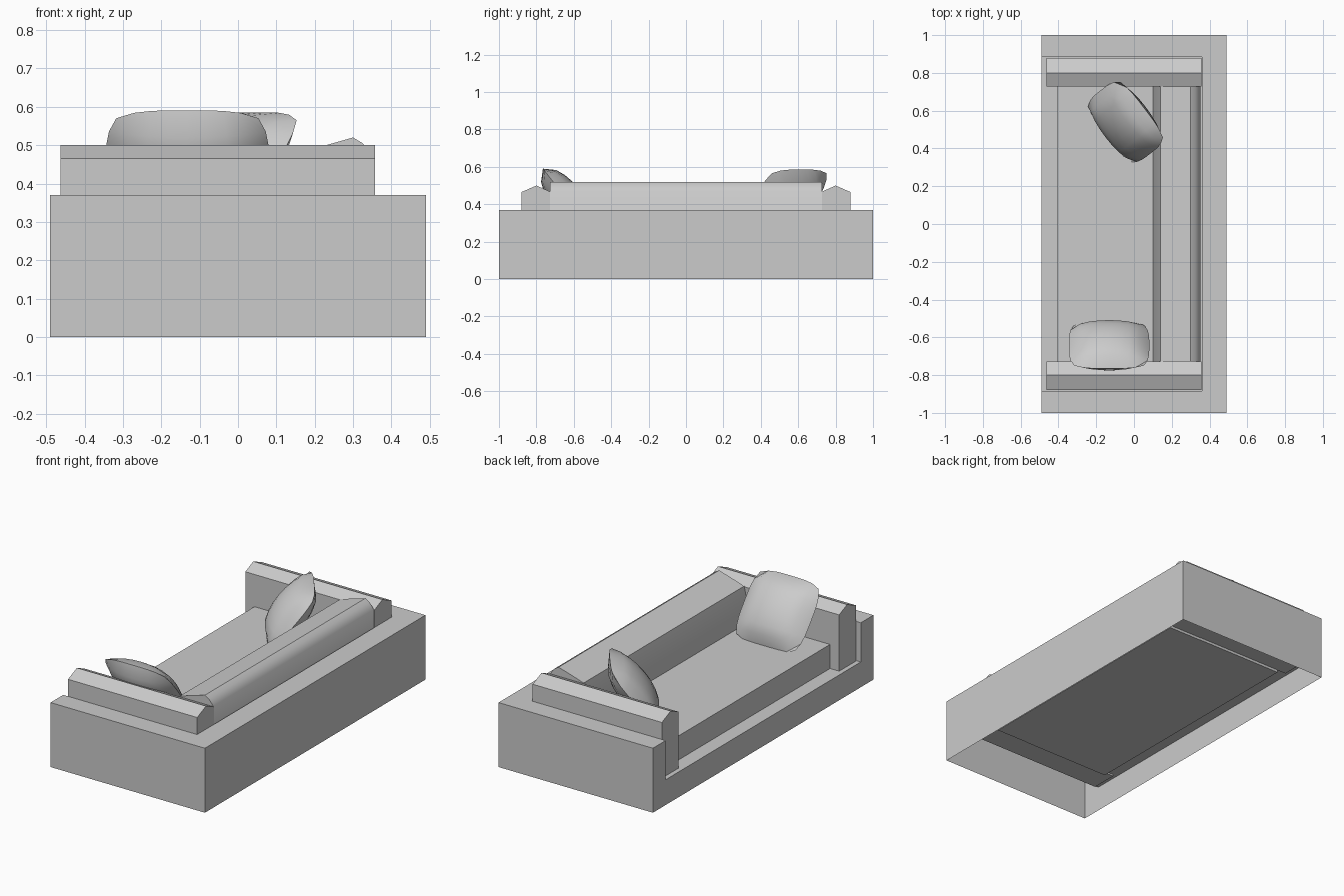
import bpy
import bmesh
from math import radians
from mathutils import Matrix

cube = bpy.data.objects.get("Cube")
if cube:
    bpy.data.objects.remove(cube, do_unlink=True)

grey = bpy.data.materials.new("plain grey")
grey.use_nodes = True
colour = (0.6, 0.6, 0.6, 1)
grey.diffuse_color = colour
grey.node_tree.nodes["Principled BSDF"].inputs["Base Color"].default_value = colour


def finish(name, bm, smooth=False):
    bmesh.ops.recalc_face_normals(bm, faces=bm.faces)
    mesh = bpy.data.meshes.new(name)
    bm.to_mesh(mesh)
    bm.free()
    mesh.materials.append(grey)
    obj = bpy.data.objects.new(name, mesh)
    bpy.context.collection.objects.link(obj)
    if smooth:
        bpy.ops.object.select_all(action='DESELECT')
        obj.select_set(True)
        bpy.context.view_layer.objects.active = obj
        bpy.ops.object.shade_smooth_by_angle(angle=radians(40))
    return obj


def prism(name, profile, axis, start, end, smooth=False):
    """Extrude a closed (horizontal, z) profile along x or y."""
    bm = bmesh.new()
    place = (lambda h, z, d: (d, h, z)) if axis == 'x' else (lambda h, z, d: (h, d, z))
    face = bm.faces.new([bm.verts.new(place(h, z, start)) for h, z in profile])
    ext = bmesh.ops.extrude_face_region(bm, geom=[face], use_keep_orig=True)
    step = (end - start, 0, 0) if axis == 'x' else (0, end - start, 0)
    verts = [g for g in ext["geom"] if isinstance(g, bmesh.types.BMVert)]
    bmesh.ops.translate(bm, verts=verts, vec=step)
    return finish(name, bm, smooth)


# Surrounding plinth: hollow underneath, with a recess open towards -x
W, L, H = 0.49, 1.0, 0.37
IX, IY, FLOOR = 0.36, 0.885, 0.145
bm = bmesh.new()


def sheet(*points):
    bm.faces.new([bm.verts.new(p) for p in points])


sheet((W, -L, 0), (W, L, 0), (W, L, H), (W, -L, H))
sheet((IX, -IY, FLOOR), (IX, IY, FLOOR), (IX, IY, H), (IX, -IY, H))
sheet((-W, -IY, FLOOR), (IX, -IY, FLOOR), (IX, IY, FLOOR), (-W, IY, FLOOR))
sheet((-W, -IY, 0), (-W, IY, 0), (-W, IY, FLOOR), (-W, -IY, FLOOR))
sheet((IX, -IY, H), (W, -L, H), (W, L, H), (IX, IY, H))
for s in (-1, 1):
    o, i = s * L, s * IY
    sheet((-W, o, 0), (W, o, 0), (W, o, H), (-W, o, H))
    sheet((-W, i, FLOOR), (IX, i, FLOOR), (IX, i, H), (-W, i, H))
    sheet((-W, i, H), (-W, o, H), (W, o, H), (IX, i, H))
    sheet((-W, i, 0), (-W, o, 0), (-W, o, H), (-W, i, H), (-W, i, FLOOR))
bmesh.ops.remove_doubles(bm, verts=bm.verts, dist=0.0005)
finish("plinth", bm)

# Seat block
prism("seat", [(-0.405, 0.12), (0.14, 0.12), (0.14, 0.283), (-0.405, 0.283)],
      'y', -0.73, 0.73)

# Sloped backrest with a rounded outer edge
prism("backrest", [(0.1, 0.12), (0.1, 0.283), (0.14, 0.472), (0.23, 0.5), (0.3, 0.52),
                   (0.325, 0.505), (0.353, 0.47), (0.353, 0.12)],
      'y', -0.728, 0.728, smooth=True)

# Ridged arms, one at each end
for side, s in (("front", -1), ("back", 1)):
    profile = [(0.728, 0.135), (0.88, 0.135), (0.88, 0.465), (0.8, 0.5), (0.728, 0.468)]
    prism(side + "_arm", [(s * h, z) for h, z in profile], 'x', -0.463, 0.357)


def pillow(name, location, turn):
    """Barrel-sided cushion with a lens section, leaning back."""
    bm = bmesh.new()
    n = 8
    for s in (-1, 1):
        bmesh.ops.create_grid(bm, x_segments=n, y_segments=n, size=1,
                              matrix=Matrix.Translation((0, 0, s)))
    for v in bm.verts:
        u, w, s = v.co
        swell = max(0, (1 - u * u) * (1 - w * w)) ** 0.6
        v.co = (0.213 * u * (1 - 0.13 * w ** 4), 0.2 * w * (1 - 0.13 * u ** 4),
                s * 0.085 * swell)
    bmesh.ops.remove_doubles(bm, verts=bm.verts, dist=0.0005)
    obj = finish(name, bm, smooth=True)
    obj.matrix_world = (Matrix.Translation(location) @ Matrix.Rotation(radians(turn), 4, 'Z')
                        @ Matrix.Rotation(radians(-52), 4, 'X'))
    return obj


pillow("front_pillow", (-0.132, -0.642, 0.433), 0)
pillow("back_pillow", (-0.045, 0.54, 0.428), 127.5)
